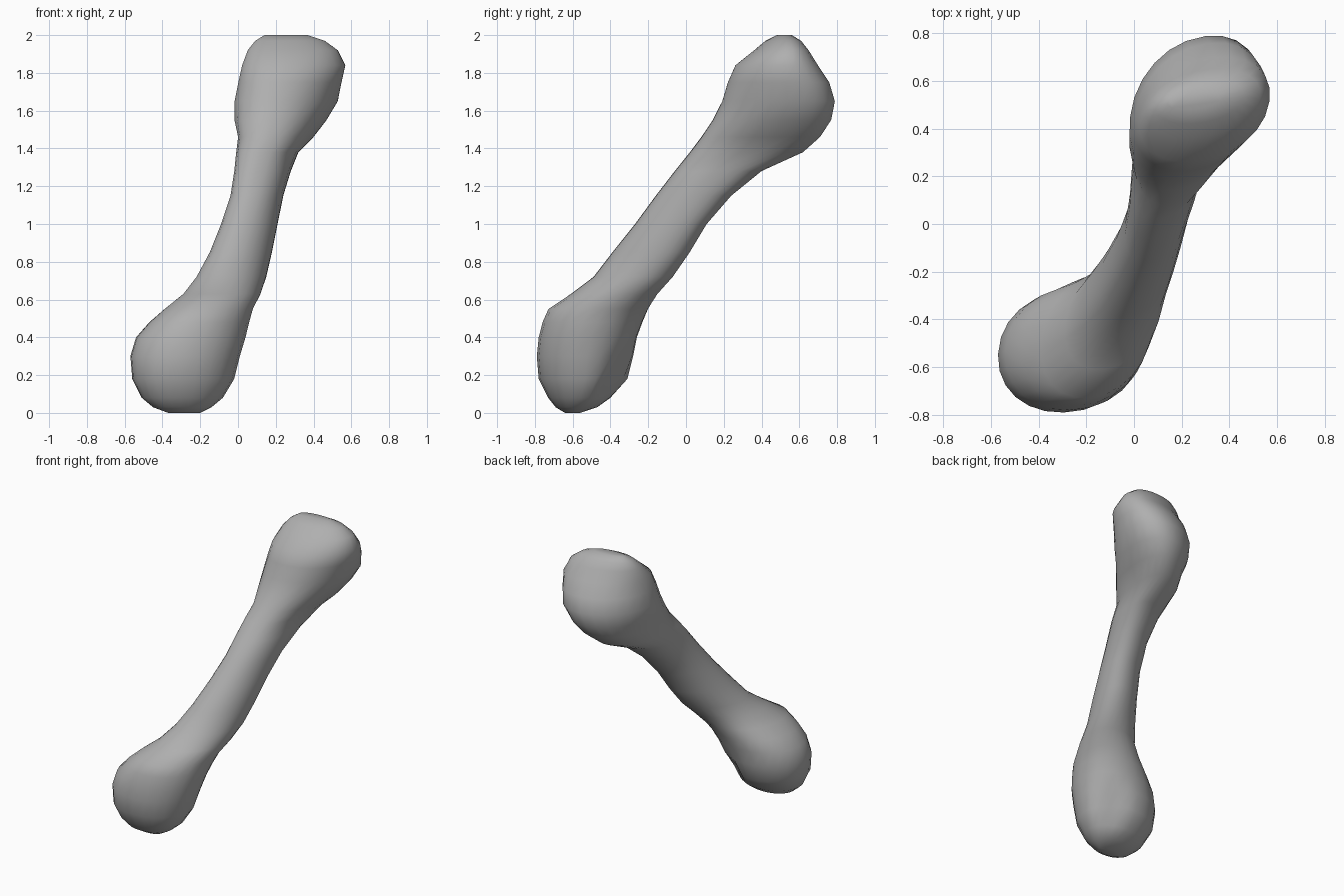
import bpy
import bmesh
import math
from mathutils import Vector

SIDES = 24

# Bone outline, bottom to top: height, left-right extent, front-back extent
SECTIONS = [
    (0.0, -.37, -.2, -.64, -.56),
    (.03, -.45, -.14, -.69, -.47),
    (.08, -.51, -.08, -.73, -.40),
    (.18, -.56, -.02, -.78, -.31),
    (.3, -.57, .01, -.79, -.28),
    (.4, -.54, .04, -.78, -.26),
    (.48, -.47, .06, -.76, -.23),
    (.55, -.39, .08, -.73, -.2),
    (.63, -.29, .12, -.61, -.15),
    (.72, -.22, .15, -.49, -.07),
    (.85, -.15, .18, -.39, .02),
    (1, -.09, .21, -.27, .11),
    (1.15, -.04, .24, -.16, .24),
    (1.28, -.02, .28, -.06, .4),
    (1.38, -.01, .32, .02, .62),
    (1.46, 0, .4, .08, .71),
    (1.55, -.02, .47, .14, .77),
    (1.65, -.02, .53, .19, .79),
    (1.75, 0, .55, .22, .76),
    (1.84, .02, .57, .26, .7),
    (1.92, .05, .53, .36, .65),
    (1.97, .09, .46, .42, .61),
    (2, .14, .37, .48, .56),
]


def make_material(name, color):
    material = bpy.data.materials.new(name)
    material.use_nodes = True
    material.diffuse_color = color
    shader = material.node_tree.nodes["Principled BSDF"]
    shader.inputs["Base Color"].default_value = color
    return material


def squared(value, power):
    """Flatten a sine or cosine so that an oval gets fuller corners."""
    return math.copysign(abs(value) ** power, value)


def ramp(value, start, end):
    """Ease from zero to one between two heights."""
    t = min(max((value - start) / (end - start), 0), 1)
    return t * t * (3 - 2 * t)


def add_ring(bm, section):
    """Add one slightly squared, slanted oval that fills the extents."""
    height, x_min, x_max, y_min, y_max = section
    center = Vector(((x_min + x_max) / 2, (y_min + y_max) / 2, height))
    # Fuller corners under the overhang of the upper head
    power = 0.95 - 0.1 * math.exp(-((height - 1.33) / 0.15) ** 2)
    # The slanted shaft leans most, the lower head hardly at all
    lean = 0.08 + 0.3 * ramp(height, 0.35, 0.75) - 0.1 * ramp(height, 1.3, 1.7)
    ring = []
    for step in range(SIDES):
        angle = math.tau * step / SIDES
        offset = Vector((
            squared(math.cos(angle - lean / 2), power) * (x_max - x_min) / 2,
            squared(math.sin(angle + lean / 2), power) * (y_max - y_min) / 2,
            0,
        ))
        ring.append(bm.verts.new(center + offset))
    return ring


def press_dent(bm, center, direction, radius, depth):
    """Push nearby vertices along a direction with a soft falloff."""
    for vert in bm.verts:
        distance = (vert.co - center).length
        if distance < radius:
            falloff = math.cos(distance / radius * math.pi / 2) ** 2
            vert.co += direction.normalized() * depth * falloff


def build_bone(material):
    mesh = bpy.data.meshes.new("bone")
    bone = bpy.data.objects.new("bone", mesh)
    bpy.context.collection.objects.link(bone)

    bm = bmesh.new()
    rings = [add_ring(bm, section) for section in SECTIONS]

    # Skin between neighbouring rings
    for lower, upper in zip(rings, rings[1:]):
        for i in range(SIDES):
            j = (i + 1) % SIDES
            bm.faces.new((lower[i], lower[j], upper[j], upper[i]))

    # Closed ends
    bm.faces.new(list(reversed(rings[0])))
    bm.faces.new(rings[-1])

    # Hollow between the two lobes of the lower end
    press_dent(bm, Vector((-.11, -.36, .18)), Vector((-.6, -.6, .4)), .17, .06)

    bmesh.ops.recalc_face_normals(bm, faces=bm.faces)
    bm.to_mesh(mesh)
    bm.free()
    mesh.materials.append(material)

    bpy.context.view_layer.objects.active = bone
    bone.select_set(True)
    bpy.ops.object.shade_smooth_by_angle(angle=math.radians(45))
    return bone


default_cube = bpy.data.objects.get("Cube")
if default_cube:
    bpy.data.objects.remove(default_cube, do_unlink=True)

build_bone(make_material("bone grey", (0.43, 0.43, 0.43, 1)))
